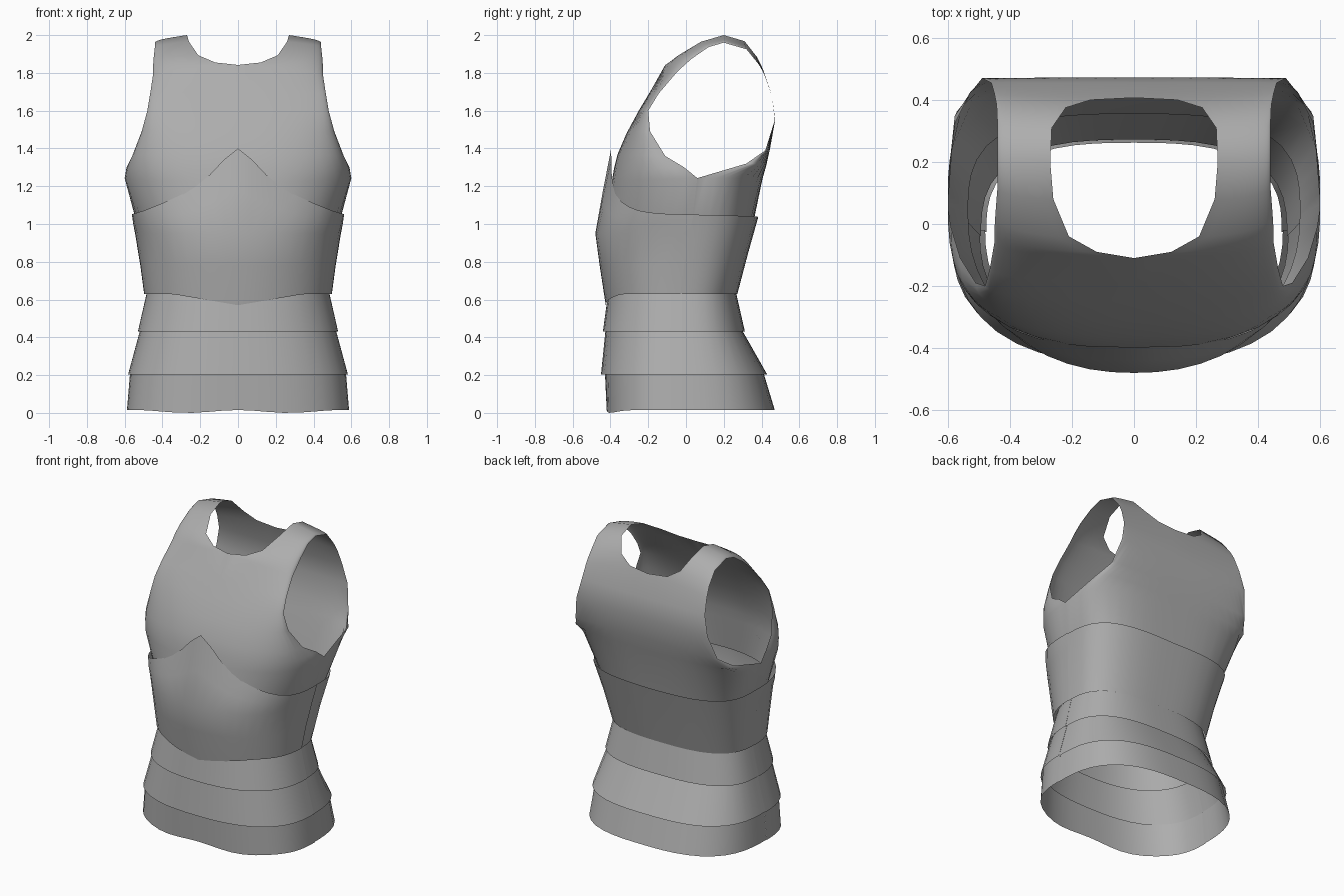
import bpy, math

if "Cube" in bpy.data.objects:
    bpy.data.objects.remove(bpy.data.objects["Cube"])

steel = bpy.data.materials.new("grey_steel")
steel.diffuse_color = (0.42, 0.42, 0.42, 1)
steel.use_nodes = True
steel.node_tree.nodes["Principled BSDF"].inputs["Base Color"].default_value = steel.diffuse_color
N = 12  # divisions from centre line to side


def arc(inner, outer, p, height=None):
    """Rounded quarter section from inner to outer point; p below 1 is boxier."""
    pts = []
    for i in range(N + 1):
        a = i / N * math.pi / 2
        s, c = math.sin(a), max(0.0, math.cos(a))
        r = (s ** (2 / p) + c ** (2 / p)) ** (-p / 2)
        x = inner[0] + (outer[0] - inner[0]) * s * r
        y = outer[1] + (inner[1] - outer[1]) * c * r
        z = inner[2] + (outer[2] - inner[2]) * i / N
        pts.append((x, y, height(x) if height else z))
    return pts


def shell(name, rows):
    """Loft the sections into a sheet and mirror it across the centre line."""
    verts = [v for r in rows for v in r]
    w = N + 1
    faces = [(j * w + i, j * w + i + 1, (j + 1) * w + i + 1, (j + 1) * w + i)
             for j in range(len(rows) - 1) for i in range(N)]
    me = bpy.data.meshes.new(name)
    me.from_pydata(verts, [], faces)
    me.materials.append(steel)
    ob = bpy.data.objects.new(name, me)
    bpy.context.collection.objects.link(ob)
    m = ob.modifiers.new("mirror", 'MIRROR')
    m.use_clip = True
    m.merge_threshold = 0.0005
    bpy.ops.object.select_all(action='DESELECT')
    ob.select_set(True)
    bpy.context.view_layer.objects.active = ob
    bpy.ops.object.shade_smooth_by_angle(angle=math.radians(40))


# Chest: up the front, over the shoulder strap, down the back.
# Inner ends trace the centre and neck, outer ends trace the armhole.
front = [
    ((0, -.43, 1.0), (.535, .03, 1.0), .9),
    ((0, -.393, 1.22), (.60, .06, 1.243), .72),
    ((0, -.382, 1.29), (.59, -.01, 1.30), .74),
    ((0, -.362, 1.37), (.56, -.11, 1.36), .76),
    ((0, -.315, 1.48), (.51, -.19, 1.49), .85),
    ((0, -.25, 1.6), (.48, -.20, 1.6), .95),
    ((0, -.19, 1.7), (.465, -.145, 1.69), 1),
    ((0, -.11, 1.842), (.45, -.06, 1.79), 1),
    ((.12, -.09, 1.855), (.45, -.02, 1.83), 1),
    ((.21, -.04, 1.893), (.447, .03, 1.875), 1),
    ((.26, .08, 1.965), (.44, .12, 1.937), 1),
]
back = [
    ((.27, .20, 2.0), (.44, .20, 1.96), 1),
    ((.265, .31, 1.968), (.44, .32, 1.925), 1),
    ((.22, .375, 1.885), (.443, .385, 1.845), 1),
    ((.14, .40, 1.835), (.447, .405, 1.81), 1),
    ((0, .407, 1.82), (.45, .42, 1.78), 1),
    ((0, .455, 1.68), (.46, .455, 1.68), 1),
    ((0, .472, 1.55), (.49, .470, 1.55), 1),
    ((0, .445, 1.4), (.53, .42, 1.39), .7),
    ((0, .425, 1.31), (.58, .32, 1.32), .6),
    ((0, .405, 1.24), (.60, .06, 1.243), .52),
    ((0, .355, 1.0), (.535, .03, 1.0), .65),
]
shell("chest", [arc(*r) for r in front + back])

# Peaked front plate
PEAK = [(0, 1.4), (.05, 1.37), (.1, 1.31), (.2, 1.21), (.3, 1.155),
        (.4, 1.11), (.5, 1.07), (.6, 1.04)]


def peak(x):
    for (x0, z0), (x1, z1) in zip(PEAK, PEAK[1:]):
        if x <= x1:
            return z0 + (z1 - z0) * (x - x0) / (x1 - x0)


shell("front_plate", [
    arc((0, -.425, 0), (.497, -.03, 0), .88, lambda x: .63 - .06 * max(0, 1 - x / .35)),
    arc((0, -.457, .78), (.517, -.01, .78), .9),
    arc((0, -.48, .95), (.545, .02, .95), .9),
    arc((0, -.44, 0), (.555, .03, 0), .78, lambda x: (.95 + peak(x)) / 2),
    arc((0, -.396, 0), (.562, .04, 0), .68, peak),
])

# Back plate, top to bottom
shell("back_plate", [
    arc((0, .382, 1.035), (.558, .03, 1.05), .62),
    arc((0, .33, .85), (.522, -.01, .85), .65),
    arc((0, .272, .63), (.493, -.04, .63), .7),
])

# Overlapping flared bands: (z, half width, front y, back y, front roundness) bottom then top
BANDS = {
    "waist_band": [(.43, .53, -.44, .312, .82), (.65, .48, -.41, .262, .88)],
    "belly_band": [(.203, .582, -.45, .43, .79), (.45, .515, -.425, .29, .82)],
    "hip_band": [(.015, .588, -.42, .47, .74), (.23, .57, -.43, .405, .77)],
}
for name, rows in BANDS.items():
    f = [arc((0, yf, z), (x, -.02, z), p) for z, x, yf, yb, p in rows]
    b = [arc((0, yb, z), (x - .004, -.025, z), .71) for z, x, yf, yb, p in rows[::-1]]
    if name == "hip_band":  # gently waved lower edge
        f[0] = [(x, y, z - .015 * math.sin(min(x / .54, 1) * math.pi) ** 2) for x, y, z in f[0]]
    shell(name + "_front", f)
    shell(name + "_back", b)
